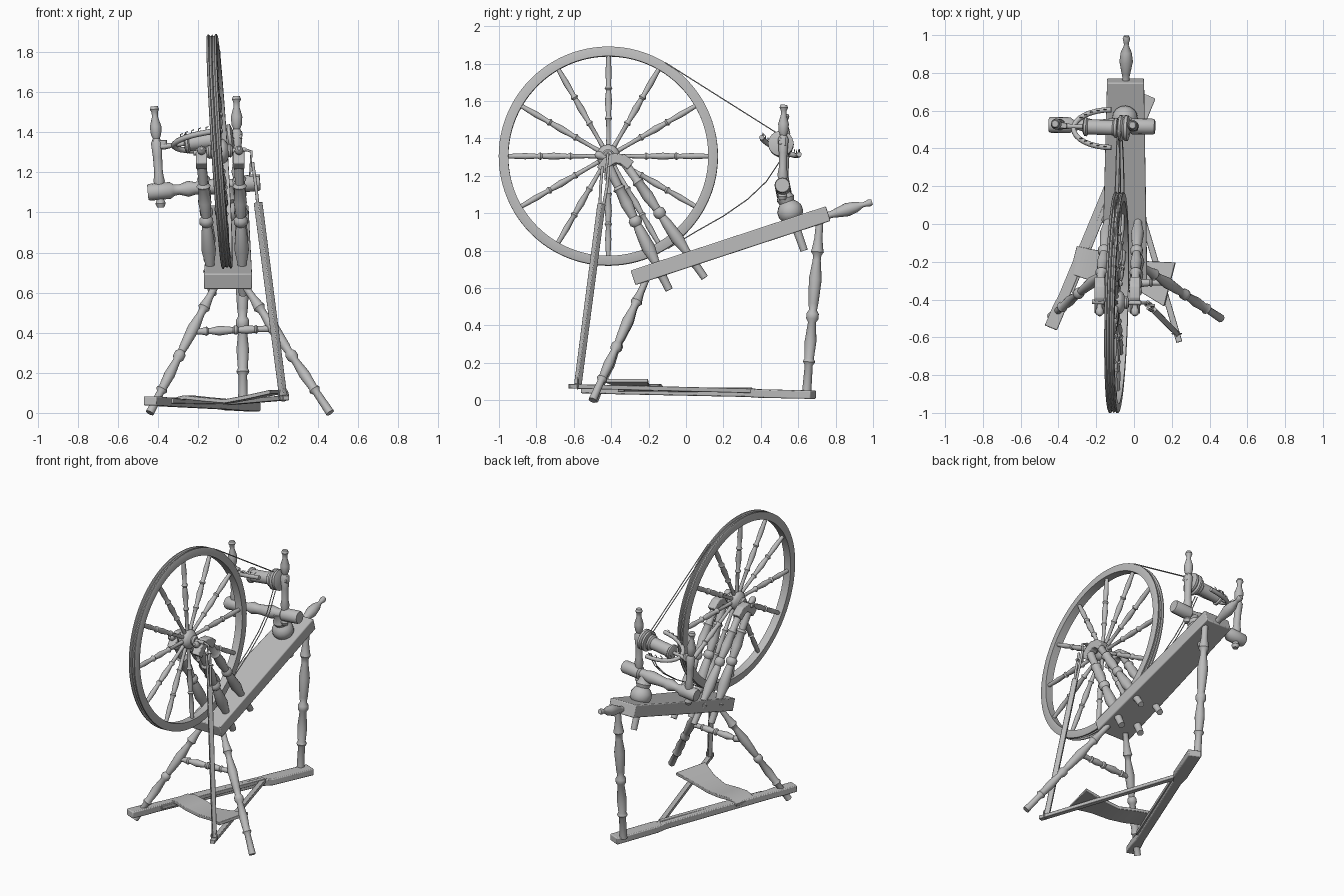
import bpy, bmesh, math
from mathutils import Vector as V

cube = bpy.data.objects.get("Cube")
if cube:
    bpy.data.objects.remove(cube, do_unlink=True)

wood = bpy.data.materials.new("grey wood")
wood.use_nodes = True
wood.diffuse_color = (.5, .5, .5, 1)
wood.node_tree.nodes["Principled BSDF"].inputs["Base Color"].default_value = (.5, .5, .5, 1)


def finish(name, bm, smooth=True, bevel=0):
    bmesh.ops.recalc_face_normals(bm, faces=bm.faces)
    mesh = bpy.data.meshes.new(name)
    bm.to_mesh(mesh)
    bm.free()
    mesh.materials.append(wood)
    ob = bpy.data.objects.new(name, mesh)
    bpy.context.collection.objects.link(ob)
    if bevel:
        mod = ob.modifiers.new("soft edges", 'BEVEL')
        mod.width, mod.segments = bevel, 2
    if smooth:
        bpy.ops.object.select_all(action='DESELECT')
        ob.select_set(True)
        bpy.context.view_layer.objects.active = ob
        bpy.ops.object.shade_smooth_by_angle(angle=math.radians(40))
    return ob


def turned(name, start, end, profile, size=1.0, sides=16, closed=False):
    """Lathe (distance fraction, radius) pairs along the line start-end."""
    start, end = V(start), V(end)
    axis = end - start
    quat = axis.to_track_quat('Z', 'Y')
    bm = bmesh.new()
    rings = []
    for t, r in profile:
        rings.append([bm.verts.new(start + axis * t + quat @ V((
            r * size * math.cos(math.tau * i / sides),
            r * size * math.sin(math.tau * i / sides), 0))) for i in range(sides)])
    pairs = list(zip(rings, rings[1:]))
    if closed:
        pairs.append((rings[-1], rings[0]))
    else:
        bm.faces.new(rings[0])
        bm.faces.new(rings[-1])
    for a, b in pairs:
        for i in range(sides):
            j = (i + 1) % sides
            bm.faces.new((a[i], a[j], b[j], b[i]))
    return finish(name, bm)


def plank(name, path, widths, height, bevel=.006):
    """Sweep a rectangle through points, with a width at each point."""
    path = [V(p) for p in path]
    side = (path[-1] - path[0]).cross(V((0, 0, 1))).normalized()
    bm = bmesh.new()
    rings = []
    for i, (p, w) in enumerate(zip(path, widths)):
        along = path[min(i + 1, len(path) - 1)] - path[max(i - 1, 0)]
        up = side.cross(along).normalized()
        rings.append([bm.verts.new(p + side * a * w / 2 + up * b * height / 2)
                      for a, b in ((-1, -1), (1, -1), (1, 1), (-1, 1))])
    bm.faces.new(rings[0])
    bm.faces.new(rings[-1])
    for a, b in zip(rings, rings[1:]):
        for i in range(4):
            j = (i + 1) % 4
            bm.faces.new((a[i], a[j], b[j], b[i]))
    return finish(name, bm, bevel=bevel)


def tube(name, points, radius, cyclic=False):
    curve = bpy.data.curves.new(name, 'CURVE')
    curve.dimensions = '3D'
    curve.bevel_depth, curve.bevel_resolution = radius, 2
    curve.use_fill_caps = True
    line = curve.splines.new('POLY')
    line.points.add(len(points) - 1)
    for pt, co in zip(line.points, points):
        pt.co = (*co, 1)
    line.use_cyclic_u = cyclic
    curve.materials.append(wood)
    ob = bpy.data.objects.new(name, curve)
    bpy.context.collection.objects.link(ob)


# Turning patterns
ROD = [(0, 1), (1, 1)]
LEG = [(0, .6), (.1, .65), (.16, .9), (.18, 1.05), (.2, .7), (.23, .65), (.34, 1.05), (.48, .8),
       (.52, .65), (.54, 1), (.57, 1), (.59, .65), (.7, .95), (.8, .75), (.82, 1), (.84, .65), (1, .75)]
SPOKE = [(0, .8), (.15, .65), (.3, .75), (.32, 1.2), (.35, .75), (.5, 1.15), (.62, .8),
         (.64, 1.25), (.67, .75), (.8, 1), (1, .7)]
MAIDEN = [(0, .6), (.04, .9), (.08, .6), (.2, .7), (.26, 1), (.34, .75), (.5, .8), (.64, 1),
          (.68, .6), (.72, .9), (.8, 1), (.9, .5), (.94, .55), (.97, .8), (1, .6)]
HANDLE = [(0, .6), (.1, .5), (.2, .65), (.45, 1), (.65, .8), (.8, .35), (.86, .4), (.94, .55), (1, .4)]

# Sloping bench with its end handle
plank("bench", [(-.05, -.283, .655), (-.045, .76, .998)], [.24, .195], .082)
turned("bench_handle", (-.043, .75, .985), (-.04, .995, 1.06), HANDLE, .036)

# Legs and stretcher
turned("left_leg", (.03, -.215, .64), (.46, -.5, 0), LEG, .029)
turned("right_leg", (-.11, -.215, .64), (-.44, -.49, 0), LEG, .029)
turned("rear_leg", (.02, .715, .96), (.025, .645, .04), LEG, .033)
turned("leg_stretcher", (-.225, -.315, .405), (.16, -.31, .42), LEG, .023)

# Floor beam
plank("floor_beam", [(-.44, -.55, .06), (-.4, -.455, .058), (-.37, -.38, .055), (-.07, .34, .04),
                     (-.04, .4, .036), (.075, .68, .03)], [.07, .07, .055, .055, .085, .085], .045)

# Treadle: pivot bar, long arm and bent foot board
plank("treadle_pivot_bar", [(-.335, -.36, .06), (-.045, .35, .055)], [.03, .03], .025, .003)
plank("treadle_arm", [(.24, -.625, .075), (-.055, .37, .05)], [.032, .032], .024, .003)
plank("foot_board", [(-.32, -.19, .06), (-.25, -.21, .078), (-.16, -.23, .068), (-.05, -.255, .058),
                     (.06, -.28, .078), (.19, -.32, .105)], [.15, .16, .17, .15, .17, .24], .02, .003)

# Wheel, leaning slightly about its axle
hub = V((-.092, -.415, 1.305))
axle = V((1, -.026, .064)).normalized()
up = (V((0, 0, 1)) - axle * axle.z).normalized()
across = up.cross(axle)
half = axle * .026
turned("wheel_rim", hub - half, hub + half,
       [(0, .535), (0, .58), (.06, .586), (.2, .586), (.28, .577), (.42, .577), (.5, .585), (.58, .577),
        (.72, .577), (.8, .586), (.94, .586), (1, .58), (1, .535)], sides=96, closed=True)
for i in range(12):
    angle = math.tau * i / 12
    way = up * math.cos(angle) + across * math.sin(angle)
    turned("wheel_spoke", hub + way * .04, hub + way * .545, SPOKE, .0165, sides=12)
turned("wheel_hub", hub - axle * .065, hub + axle * .065,
       [(0, .4), (.08, .55), (.16, .5), (.25, .85), (.35, 1), (.65, 1), (.75, .85), (.84, .5), (.92, .55), (1, .4)], .062)
turned("wheel_axle", hub - axle * .13, hub + axle * .13, ROD, .012)

# Crank and connecting rod
tip = hub + axle * .13
tube("axle_crank", [tip, tip + V((.03, 0, -.01)), V((.06, -.43, 1.185)), V((.11, -.43, 1.182))], .007)
plank("connecting_rod", [(.225, -.578, .085), (.1, -.452, 1.05)], [.028, .032], .034, .004)
for dy in (-.017, .017):
    tube("connecting_rod_fork", [(.1, -.452 + dy * .5, 1.03), (.088, -.44 + dy, 1.14), (.073, -.43 + dy, 1.25)], .008)
tube("rod_tie", [(.226 + .024 * math.cos(a), -.58, .09 + .03 * math.sin(a))
                 for a in [math.tau * i / 16 for i in range(16)]], .004, True)

# Wheel supports: two turned posts and an arched bearing block on each side
for label, top, base in (("left", .005, .025), ("right", -.182, -.128)):
    turned(label + "_front_post", (base, -.09, .59), (top, -.415, 1.25), LEG, .035)
    turned(label + "_back_post", (base, .1, .655), (top, -.335, 1.28), LEG, .033)
    plank(label + "_bearing_block", [(top, -.455, 1.23), (top, -.425, 1.27), (top, -.385, 1.295),
                                     (top, -.34, 1.29), (top, -.295, 1.255)], [.055] * 5, .055)
    turned(label + "_bearing_pin", (top, -.42, 1.29), (top, -.485, 1.32),
           [(0, .6), (.3, .6), (.6, 1), (.85, .9), (1, .4)], .022)

# Pedestal and cross bar carrying the spindle
turned("pedestal", (-.045, .632, .8), (-.05, .51, 1.14),
       [(0, .3), (.45, .34), (.5, .8), (.57, 1), (.66, 1), (.72, .8), (.76, .6), (.82, .72), (.9, .5), (1, .5)], .068)
turned("cross_bar", (-.45, .525, 1.1), (.11, .515, 1.15),
       [(0, .9), (.02, 1), (.2, 1), (.23, .7), (.28, .6), (.36, .95), (.42, .75), (.5, .8), (.62, 1),
        (.7, .75), (.76, .7), (.78, 1), (.98, 1), (1, .9)], .042)
turned("left_maiden", (-.003, .515, 1.07), (-.008, .523, 1.58), MAIDEN, .029)
turned("right_maiden", (-.385, .525, 1.025), (-.418, .53, 1.53), MAIDEN, .029)
for x, z in ((-.39, 1.34), (-.015, 1.385)):
    plank("spindle_bearing", [(x - .035, .525, z), (x + .035, .52, z)], [.03, .03], .045, .004)

# Spindle with bobbin and whorl
s0, s1 = V((-.41, .52, 1.325)), V((.02, .505, 1.38))
turned("spindle", s0, s1, [(0, .8), (.1, 1.5), (.2, 1), (1, 1)], .011)
turned("bobbin", s0.lerp(s1, .33), s0.lerp(s1, .76),
       [(0, .7), (.04, 1), (.1, 1), (.14, .8), (.85, .8), (.9, 1.05), (.97, 1.05), (1, .8)], .05, sides=20)
turned("whorl", s0.lerp(s1, .76), s0.lerp(s1, .9),
       [(0, .7), (.1, 1), (.3, 1), (.45, .85), (.6, 1), (.85, 1), (1, .6)], .068, sides=24)

# U-shaped flyer with hooks along its arms
bend = []
for i in range(17):
    a = math.pi * (i / 16 + .5)
    swing = .1 * math.sin(a)
    bend.append(V((-.12 + .2 * math.cos(a), .505 + swing, 1.36 + .025 * math.cos(a) - .45 * swing)))
tube("flyer_arms", bend, .014)
for p in bend[1:6] + bend[11:16]:
    tube("flyer_hook", [p, p + V((0, .004, .025)), p + V((.012, .004, .03))], .0025)

# Double drive band
for dx in (-.009, .009):
    tube("drive_band_top", [(-.1 + dx, -.11, 1.805), (-.08 + dx, .5, 1.42)], .003)
    tube("drive_band_bottom", [(-.06 + dx, -.1, .81), (-.06 + dx, .05, .9), (-.062 + dx, .2, .985),
                               (-.065 + dx, .33, 1.075), (-.07 + dx, .43, 1.17), (-.08 + dx, .51, 1.29)], .003)
